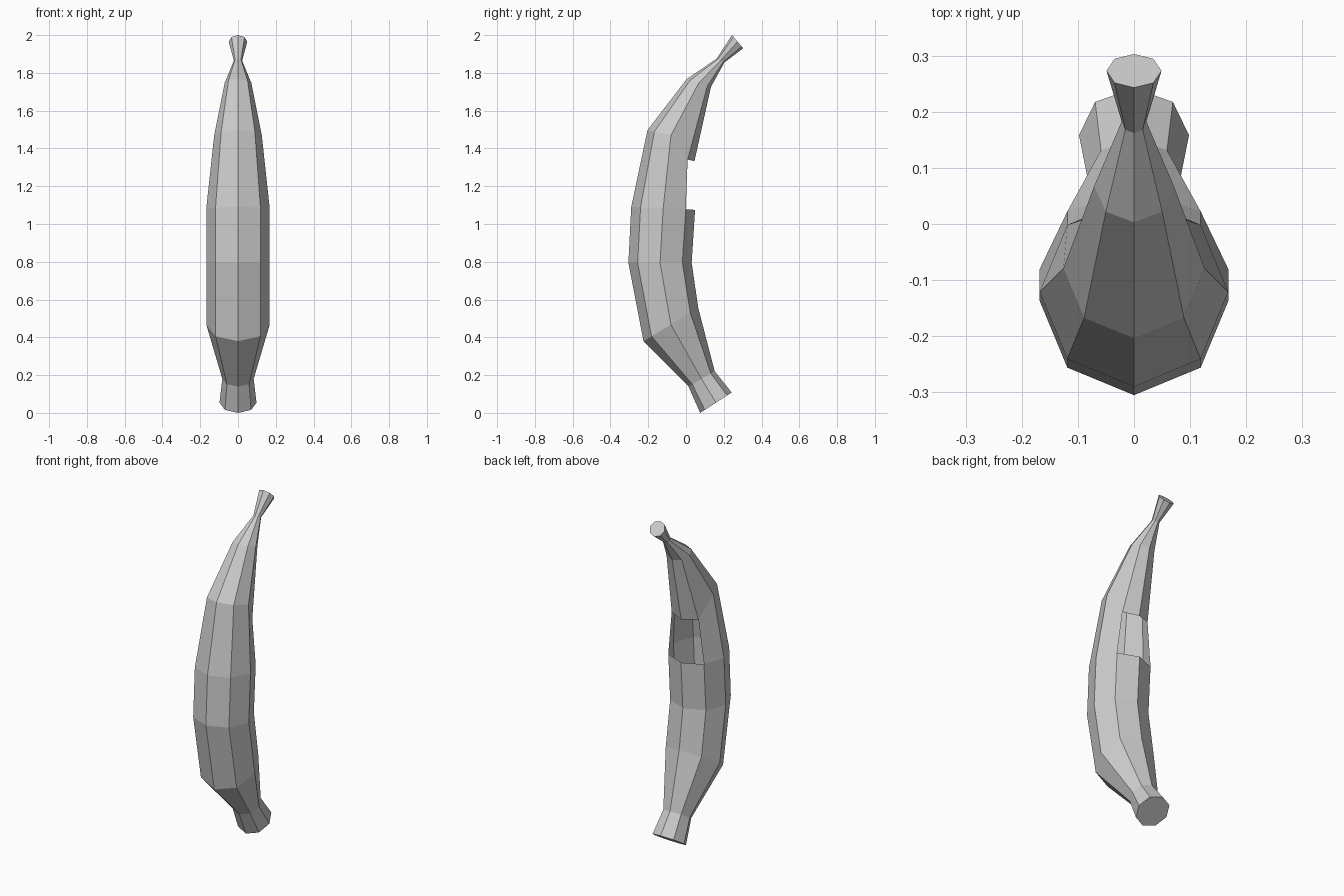
import bpy, bmesh
from math import sin, cos, pi

if "Cube" in bpy.data.objects:
    bpy.data.objects.remove(bpy.data.objects["Cube"])

SIDES = 8
# Each ring: front point (y, z), back point (y, z), half width in x
RINGS = [
    ((0.075, 0.00), (0.242, 0.108), 0.098),
    ((0.013, 0.14), (0.152, 0.220), 0.083),
    ((-0.225, 0.38), (0.065, 0.555), 0.168),
    ((-0.305, 0.795), (0.030, 0.795), 0.168),
    ((-0.290, 1.09), (0.048, 1.075), 0.168),
    ((-0.204, 1.497), (0.045, 1.443), 0.126),
    ((0.003, 1.767), (0.132, 1.725), 0.071),
    ((0.162, 1.875), (0.203, 1.855), 0.022),
    ((0.243, 2.00), (0.303, 1.930), 0.049),
]
GAP = 4      # ring below the opening at the back
DROP = 0.11  # back of the next ring sags toward the opening

bm = bmesh.new()

# Octagonal rings along the curved fruit (index 0 = front, 4 = back)
loops = []
for r, (front, back, half) in enumerate(RINGS):
    loop = []
    for i in range(SIDES):
        a = 2 * pi * i / SIDES
        t = (1 - cos(a)) / 2
        y = front[0] + (back[0] - front[0]) * t
        z = front[1] + (back[1] - front[1]) * t
        if r == GAP + 1 and i in (3, 4, 5):
            z -= DROP
        loop.append(bm.verts.new((half * sin(a), y, z)))
    loops.append(loop)

# Skin, leaving the two back panels open
for r in range(len(loops) - 1):
    lo, hi = loops[r], loops[r + 1]
    for i in range(SIDES):
        if r == GAP and i in (3, 4):
            continue
        j = (i + 1) % SIDES
        bm.faces.new((lo[i], lo[j], hi[j], hi[i]))

# End caps
bm.faces.new(loops[0][::-1])
bm.faces.new(loops[-1])

mesh = bpy.data.meshes.new("banana")
bm.to_mesh(mesh)
bm.free()
bpy.context.collection.objects.link(bpy.data.objects.new("banana", mesh))
